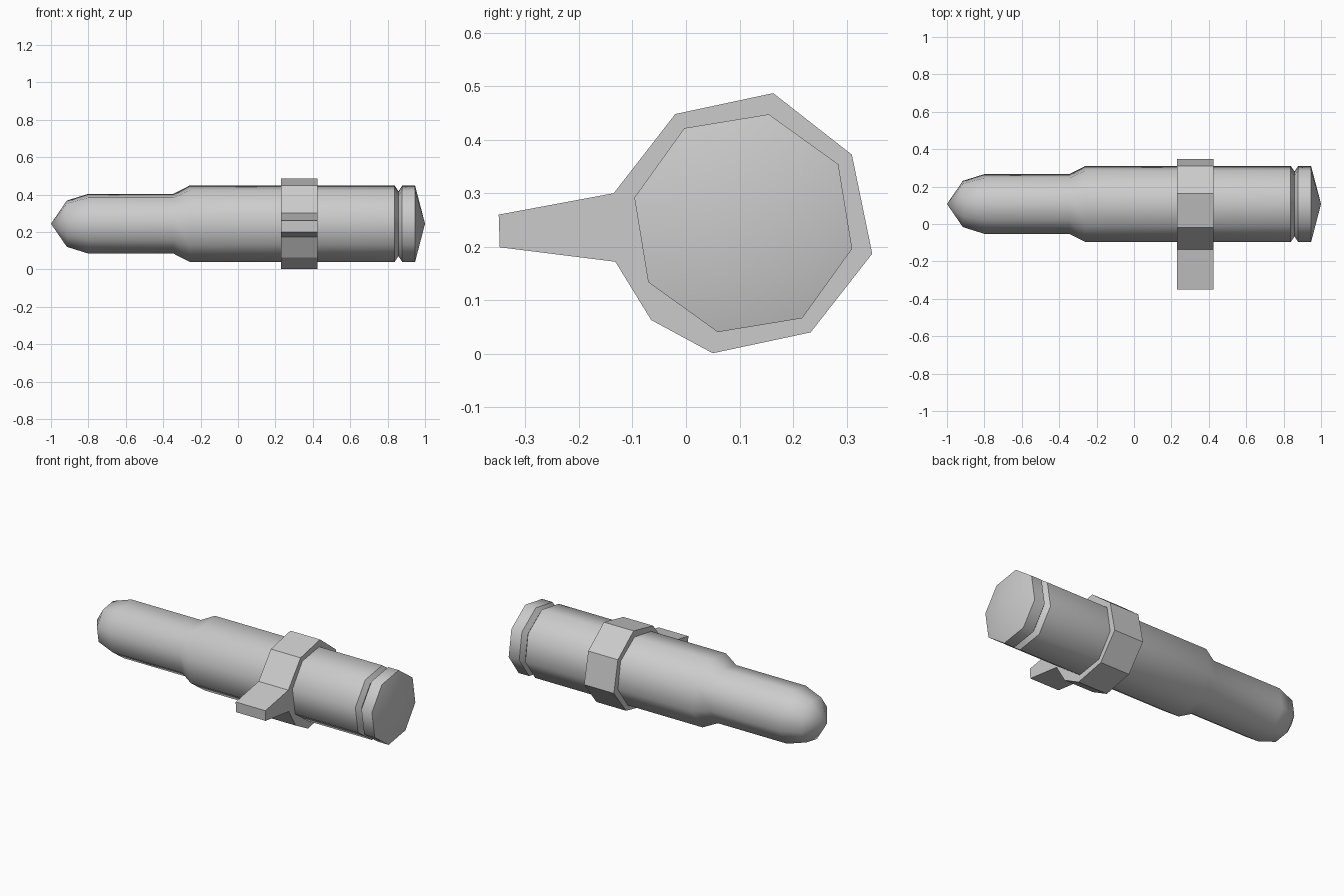
import bpy, bmesh, math

if "Cube" in bpy.data.objects:
    bpy.data.objects.remove(bpy.data.objects["Cube"])

CY, CZ = 0.107, 0.244          # axis of the body
SIDES, PHASE = 8, math.radians(76.8)


def finish(name, bm):
    bmesh.ops.recalc_face_normals(bm, faces=bm.faces)
    mesh = bpy.data.meshes.new(name)
    bm.to_mesh(mesh)
    bm.free()
    obj = bpy.data.objects.new(name, mesh)
    bpy.context.collection.objects.link(obj)
    return obj


def ring(bm, x, r):
    if r == 0:
        return [bm.verts.new((x, CY, CZ))]
    angles = [PHASE + i * math.tau / SIDES for i in range(SIDES)]
    return [bm.verts.new((x, CY + r * math.cos(a), CZ + r * math.sin(a))) for a in angles]


# Eight-sided body turned around the x axis: nose, shoulder, groove, tail
profile = [(-1, 0), (-0.915, 0.127), (-0.8, 0.164), (-0.345, 0.164), (-0.26, 0.209),
           (0.838, 0.209), (0.858, 0.178), (0.878, 0.209), (0.947, 0.209), (1, 0)]
bm = bmesh.new()
rings = [ring(bm, x, r) for x, r in profile]
for a, b in zip(rings, rings[1:]):
    for i in range(SIDES):
        j = (i + 1) % SIDES
        quad = [a[i % len(a)], a[j % len(a)], b[j % len(b)], b[i % len(b)]]
        bm.faces.new(list(dict.fromkeys(quad)))
body = finish("body", bm)
bpy.context.view_layer.objects.active = body
body.select_set(True)
bpy.ops.object.shade_smooth_by_angle(angle=math.radians(50))

# Collar with a tapered lug reaching to the front
outline = [(-0.35, 0.26), (-0.135, 0.3), (-0.02, 0.448), (0.163, 0.487), (0.31, 0.372),
           (0.348, 0.187), (0.233, 0.04), (0.05, 0.001), (-0.065, 0.063),
           (-0.132, 0.172), (-0.348, 0.199)]
bm = bmesh.new()
face = bm.faces.new([bm.verts.new((0.23, y, z)) for y, z in outline])
ext = bmesh.ops.extrude_face_region(bm, geom=[face], use_keep_orig=True)
bmesh.ops.translate(bm, vec=(0.195, 0, 0),
                    verts=[v for v in ext["geom"] if isinstance(v, bmesh.types.BMVert)])
finish("collar_with_lug", bm)
